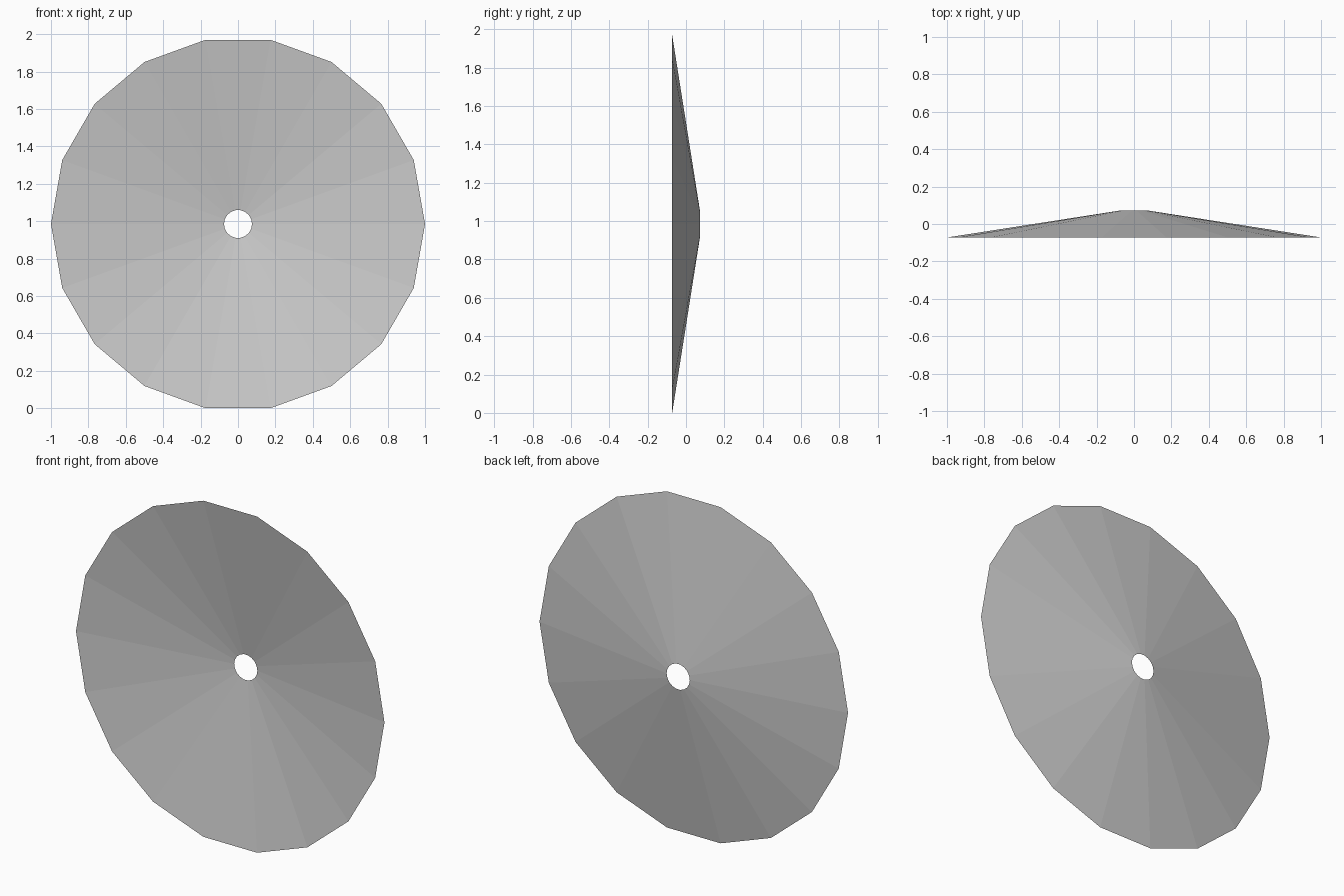
import bpy, bmesh
from math import cos, sin, tau

if "Cube" in bpy.data.objects:
    bpy.data.objects.remove(bpy.data.objects["Cube"])

SIDES = 18
CENTRE_Z = 0.985


def ring(bm, radius, y):
    return [bm.verts.new((radius * cos(tau * i / SIDES), y,
                          CENTRE_Z + radius * sin(tau * i / SIDES)))
            for i in range(SIDES)]


# Shallow open dish: wide rim at the front, small round hole at the back
bm = bmesh.new()
rim = ring(bm, 1.0, -0.072)
hole = ring(bm, 0.075, 0.072)
for i in range(SIDES):
    j = (i + 1) % SIDES
    bm.faces.new((rim[i], rim[j], hole[j], hole[i]))

mesh = bpy.data.meshes.new("dish")
bm.to_mesh(mesh)
bm.free()
dish = bpy.data.objects.new("dish", mesh)
bpy.context.collection.objects.link(dish)
